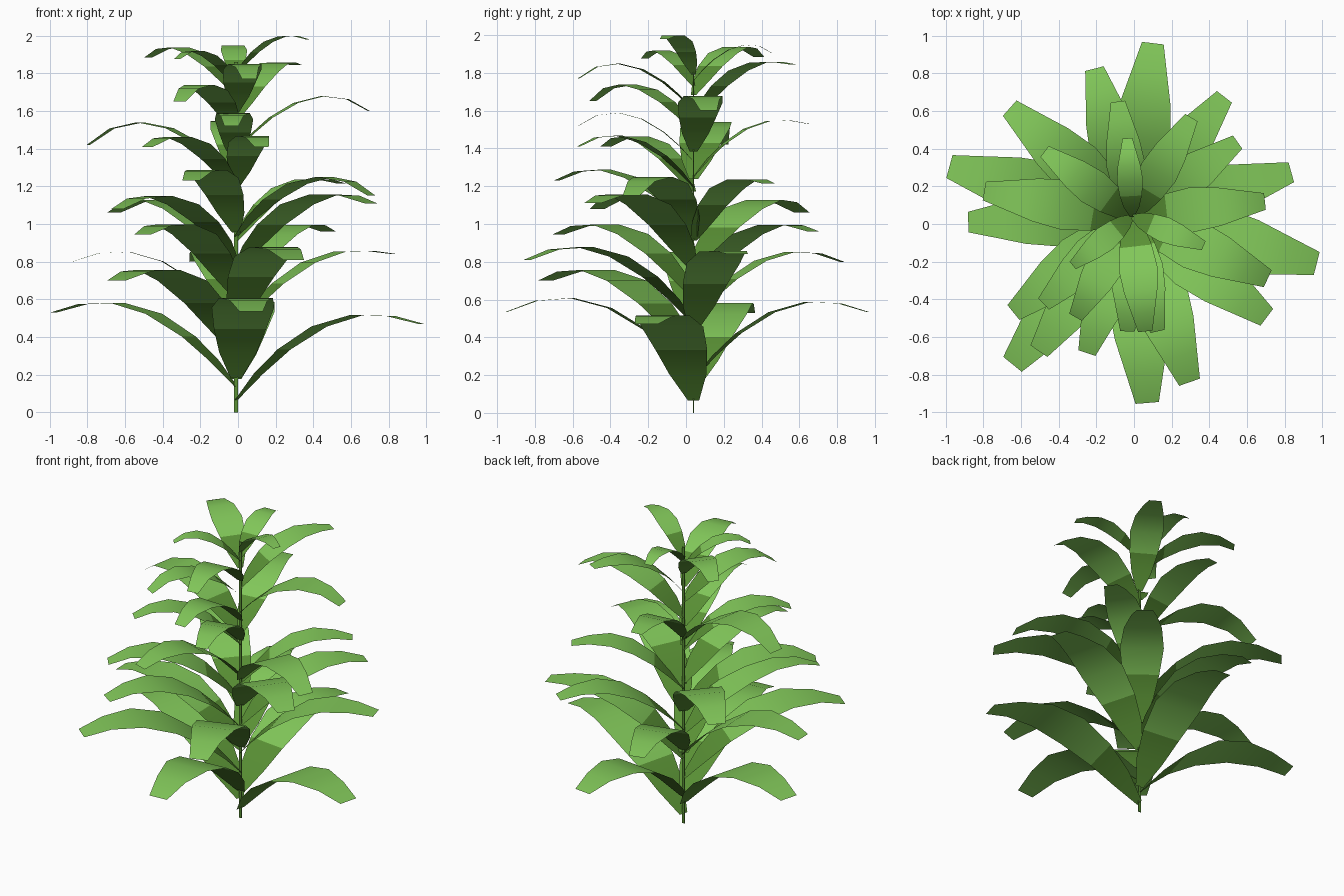
import bpy, bmesh
from mathutils import Vector


def material(name, rgb):
    m = bpy.data.materials.new(name)
    m.diffuse_color = (*rgb, 1)
    return m


LIGHT = material("leaf_green", (0.22, 0.57, 0.10))
DARK = material("stem_green", (0.10, 0.28, 0.035))
SX, SY = -0.01, 0.04          # stem position

# leaf tips: x, y, peak height, tip height
LEAVES = [
    (0.97, -0.21, 0.52, 0.47), (-0.98, 0.305, 0.585, 0.53),
    (0.10, 0.96, 0.59, 0.535), (0.07, -0.95, 0.61, 0.535),
    (-0.645, -0.745, 0.76, 0.70), (0.295, -0.84, 0.88, 0.81),
    (-0.88, 0.01, 0.855, 0.80), (0.835, 0.275, 0.86, 0.84),
    (-0.21, 0.825, 0.855, 0.80), (0.48, 0.675, 1.00, 0.96),
    (-0.505, -0.675, 1.00, 0.945), (-0.66, 0.615, 1.13, 1.06),
    (-0.64, -0.47, 1.15, 1.08), (0.705, -0.495, 1.16, 1.11),
    (-0.25, -0.685, 1.29, 1.23), (0.71, -0.29, 1.25, 1.15),
    (0.55, 0.435, 1.24, 1.215), (-0.795, 0.175, 1.54, 1.42),
    (-0.48, -0.425, 1.465, 1.41), (0.125, -0.57, 1.47, 1.41),
    (-0.035, -0.57, 1.59, 1.52), (-0.085, 0.65, 1.55, 1.53),
    (0.695, 0.12, 1.68, 1.60), (-0.31, -0.495, 1.74, 1.65),
    (0.06, -0.57, 1.85, 1.77), (0.305, 0.565, 1.86, 1.845),
    (-0.475, 0.385, 1.94, 1.885), (-0.035, 0.455, 1.95, 1.905),
    (-0.325, -0.22, 1.92, 1.875), (0.37, -0.115, 2.00, 1.98),
]

# leaf outline: fraction of length, width / length
OUTLINE = [(0, .06), (.12, .20), (.26, .28), (.45, .335),
           (.65, .29), (.84, .20), (1, .125)]


def leaf(i, tx, ty, peak, tip):
    reach = Vector((tx - SX, ty - SY, 0))
    length = reach.length
    side = Vector((-reach.y, reach.x, 0)).normalized()
    drop = peak - tip
    rise = .45 * length - .8 * (drop - .05)
    tp = .72 - .8 * (drop - .05)
    bm = bmesh.new()
    rows = []
    for t, w in OUTLINE:
        if t < tp:
            z = peak - rise * (1 - t / tp) ** 2
        else:
            z = peak - drop * ((t - tp) / (1 - tp)) ** 2
        p = Vector((SX, SY, z)) + reach * t
        half = side * (w * length / 2)
        rows.append((bm.verts.new(p - half), bm.verts.new(p + half)))
    for k, (a, b) in enumerate(zip(rows, rows[1:])):
        f = bm.faces.new((a[0], b[0], b[1], a[1]))
        f.smooth = True
        f.material_index = 1 if k < 2 else 0     # dark leaf base
    name = f"leaf_{i + 1:02d}"
    me = bpy.data.meshes.new(name)
    bm.to_mesh(me)
    bm.free()
    me.materials.append(LIGHT)
    me.materials.append(DARK)
    bpy.context.collection.objects.link(bpy.data.objects.new(name, me))


for i, spec in enumerate(LEAVES):
    leaf(i, *spec)

# thin flat stem
bpy.ops.mesh.primitive_cube_add(size=1, location=(SX, SY, 0.93))
stem = bpy.context.object
stem.name = "stem"
stem.scale = (0.02, 0.005, 1.86)
stem.data.materials.append(DARK)
